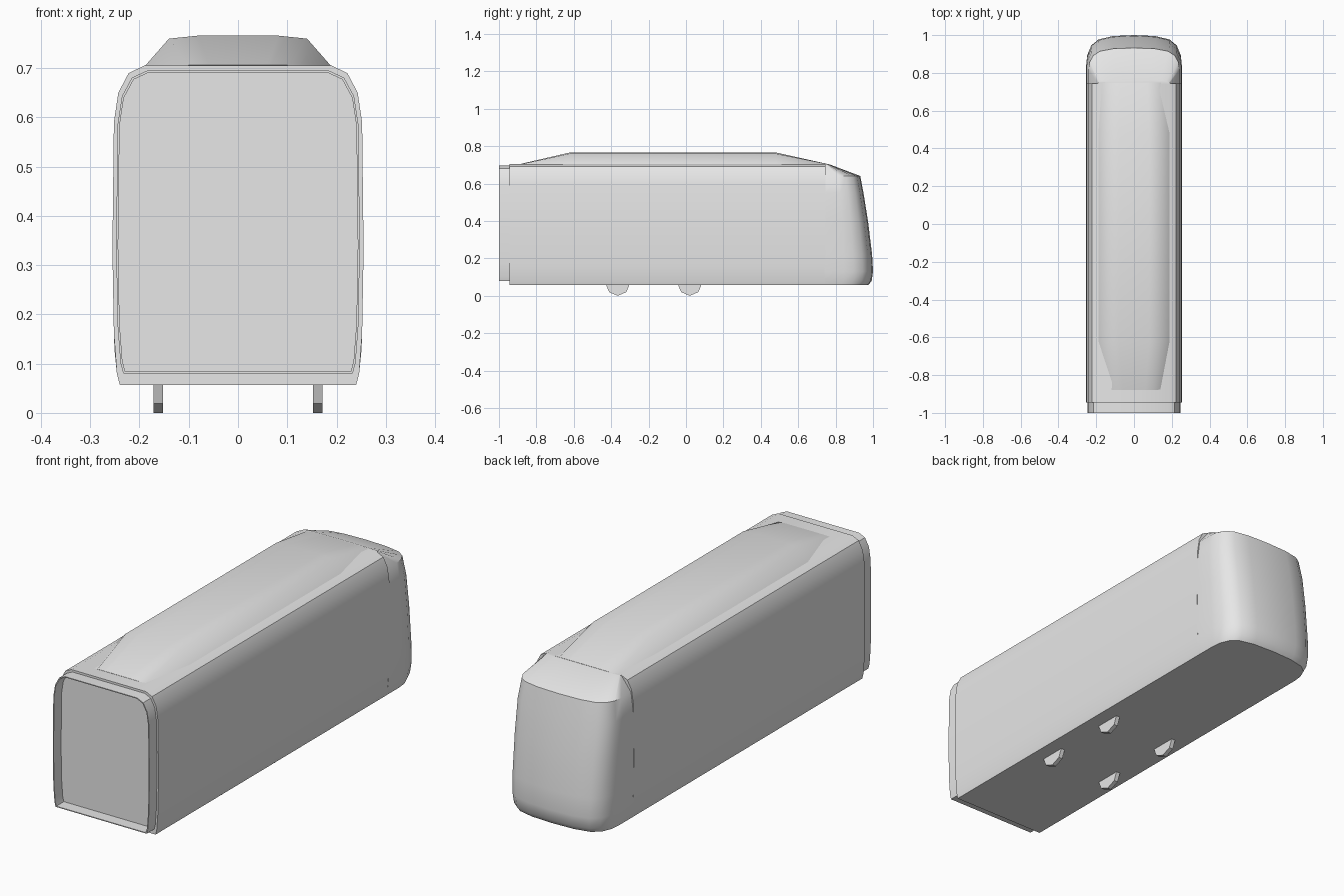
import bpy, bmesh, math

if "Cube" in bpy.data.objects:
    bpy.data.objects.remove(bpy.data.objects["Cube"], do_unlink=True)

grey = bpy.data.materials.new("light_grey")
grey.use_nodes = True
grey.diffuse_color = (0.8, 0.8, 0.8, 1)
grey.node_tree.nodes["Principled BSDF"].inputs["Base Color"].default_value = (0.8, 0.8, 0.8, 1)


def finish(name, bm, smooth=True):
    bmesh.ops.remove_doubles(bm, verts=bm.verts, dist=0.0005)
    bmesh.ops.recalc_face_normals(bm, faces=bm.faces)
    mesh = bpy.data.meshes.new(name)
    bm.to_mesh(mesh)
    bm.free()
    mesh.materials.append(grey)
    obj = bpy.data.objects.new(name, mesh)
    bpy.context.collection.objects.link(obj)
    if smooth:
        bpy.ops.object.select_all(action="DESELECT")
        bpy.context.view_layer.objects.active = obj
        obj.select_set(True)
        bpy.ops.object.shade_smooth_by_angle(angle=math.radians(32))
    return obj


def loft(name, rings, caps=True):
    """Skin closed rings of equal length, optionally closing both ends."""
    bm = bmesh.new()
    rows = [[bm.verts.new(p) for p in ring] for ring in rings]
    count = len(rows[0])
    for a, b in zip(rows, rows[1:]):
        for i in range(count):
            j = (i + 1) % count
            bm.faces.new((a[i], a[j], b[j], b[i]))
    if caps:
        bm.faces.new(rows[0])
        bm.faces.new(rows[-1])
    return finish(name, bm)


def mirrored(half):
    return half + [(-x, z) for x, z in reversed(half) if x]


# Main shell, its end face forms the recessed end panel
section = mirrored([(0.24, 0.057), (0.246, 0.08), (0.252, 0.16), (0.255, 0.33), (0.252, 0.59),
                    (0.243, 0.65), (0.222, 0.69), (0.19, 0.705)])
loft("body_shell", [[(x, y, z) for x, z in section] for y in (-0.945, 0.745)])


# Thin open collar around the end panel
def collar_ring(y, inset):
    wide = 0.97 - inset * 4
    tall = (0.615 - 2 * inset) / 0.648
    return [(x * wide, y, 0.08 + inset + (z - 0.057) * tall) for x, z in section]


loft("end_collar", [collar_ring(-0.94, 0), collar_ring(-1, 0),
                    collar_ring(-1, 0.004), collar_ring(-0.94, 0.004)], caps=False)

# Rounded nose, stacked from plan contours
plan = mirrored([(1, 0), (1, 0.4), (0.98, 0.6), (0.9, 0.79), (0.75, 0.91), (0.45, 0.98), (0, 1)])
levels = [(0.057, 0.24, 0.975), (0.08, 0.246, 0.993), (0.13, 0.251, 1.0), (0.22, 0.253, 0.995),
          (0.4, 0.254, 0.973), (0.55, 0.252, 0.949), (0.64, 0.24, 0.932), (0.705, 0.19, 0.76)]
loft("nose", [[(u * w, 0.74 + v * (tip - 0.74), z) for u, v in plan] for z, w, tip in levels])

# Raised roof fairing with sloping ends
fairing = mirrored([(1, -0.05), (0.73, 0.9), (0.42, 1), (0, 1)])
stations = [(-0.88, 0.14, 0.002), (-0.62, 0.192, 0.062), (0.48, 0.192, 0.062), (0.75, 0.17, 0.002)]
loft("roof_fairing", [[(u * w, y, 0.704 + v * h) for u, v in fairing] for y, w, h in stations])

# Eight-sided wheels, half sunk into the floor
for side, x in (("right", -0.162), ("left", 0.162)):
    for place, y in (("front", -0.365), ("back", 0.02)):
        disc = [(0.065 * math.sin(k * math.pi / 4), 0.065 - 0.065 * math.cos(k * math.pi / 4))
                for k in range(8)]
        loft(f"{place}_{side}_wheel", [[(x + e, y + dy, z) for dy, z in disc] for e in (-0.01, 0.01)])
